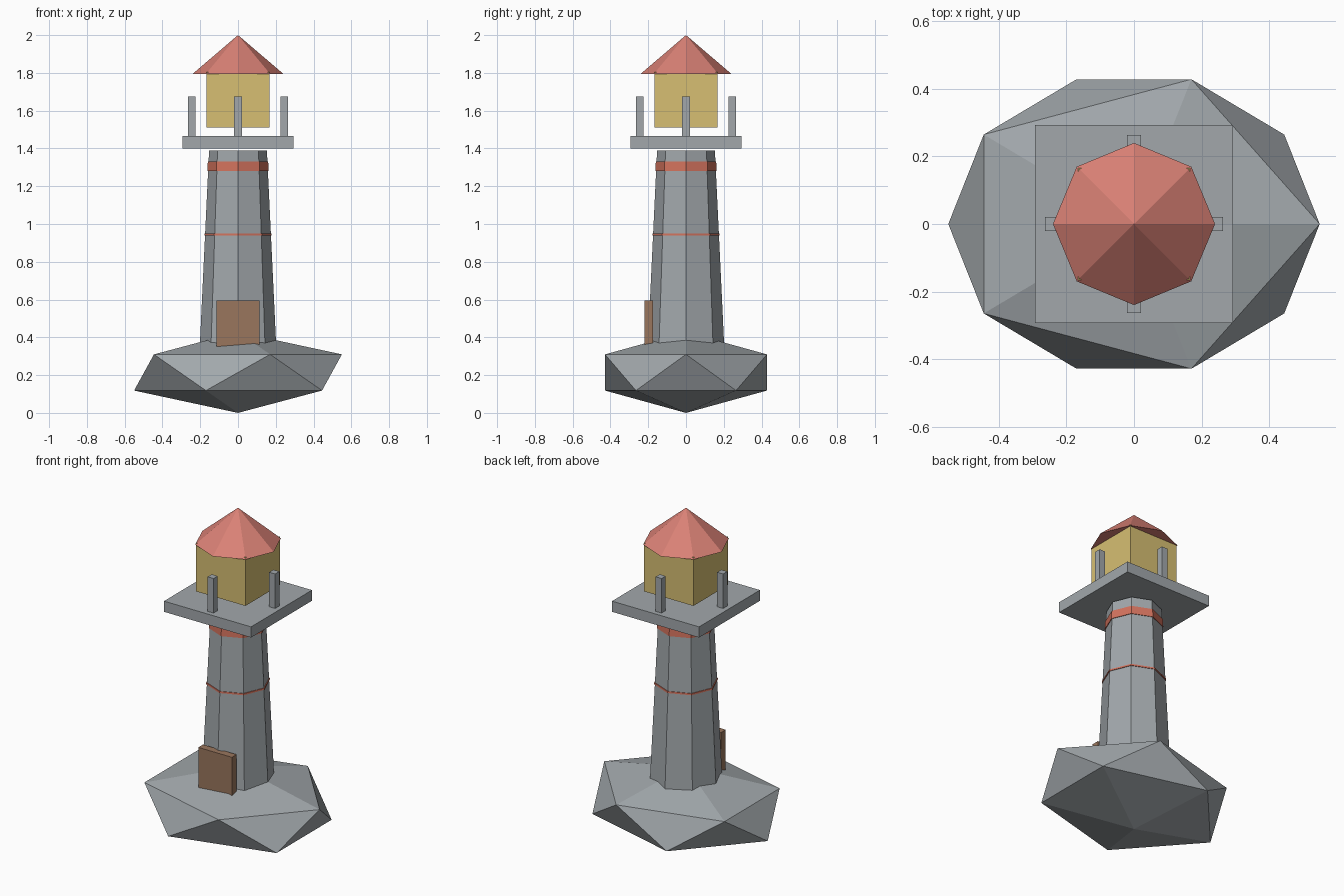
import bpy
import bmesh
from mathutils import Matrix, Vector

cube = bpy.data.objects.get("Cube")
if cube:
    bpy.data.objects.remove(cube, do_unlink=True)


def material(name, rgb):
    mat = bpy.data.materials.new(name)
    mat.use_nodes = True
    color = (*rgb, 1)
    mat.diffuse_color = color
    for node in mat.node_tree.nodes:
        if node.type == "BSDF_PRINCIPLED":
            node.inputs["Base Color"].default_value = color
            node.inputs["Roughness"].default_value = 0.8
    return mat


stone = material("stone grey", (0.36, 0.39, 0.41))
roof_red = material("roof red", (0.70, 0.22, 0.18))
band_red = material("band red", (0.65, 0.17, 0.11))
lamp_yellow = material("lamp yellow", (0.68, 0.52, 0.17))
door_brown = material("door brown", (0.32, 0.18, 0.11))


def finish(name, bm, mat):
    mesh = bpy.data.meshes.new(name)
    bm.to_mesh(mesh)
    bm.free()
    mesh.materials.append(mat)
    obj = bpy.data.objects.new(name, mesh)
    bpy.context.collection.objects.link(obj)
    return obj


def box(name, low, high, mat):
    low, high = Vector(low), Vector(high)
    bm = bmesh.new()
    place = Matrix.Translation((low + high) / 2) @ Matrix.Diagonal((*(high - low), 1))
    bmesh.ops.create_cube(bm, size=1, matrix=place)
    return finish(name, bm, mat)


def octagon(name, z0, z1, r0, r1, mat):
    bm = bmesh.new()
    bmesh.ops.create_cone(bm, cap_ends=True, segments=8, radius1=r0, radius2=r1,
                          depth=z1 - z0, matrix=Matrix.Translation((0, 0, (z0 + z1) / 2)))
    bmesh.ops.remove_doubles(bm, verts=bm.verts, dist=0.0001)
    return finish(name, bm, mat)


def tower_radius(z):
    return 0.153 + (1.39 - z) * 0.0476


# Faceted rock island
bm = bmesh.new()
bmesh.ops.create_icosphere(bm, subdivisions=1, radius=1,
                           matrix=Matrix.Translation((0, 0, 0.214))
                           @ Matrix.Diagonal((0.615, 0.504, 0.214, 1)))
finish("rock", bm, stone)

# Tapered tower with painted bands
octagon("tower", 0.2, 1.39, tower_radius(0.2), tower_radius(1.39), stone)
for name, low, high in (("upper_band", 1.28, 1.33), ("lower_band", 0.94, 0.95)):
    octagon(name, low, high, tower_radius(low) + 0.004, tower_radius(high) + 0.004, band_red)

# Door
box("door", (-0.113, -0.22, 0.3), (0.113, -0.175, 0.595), door_brown)

# Gallery and its posts
box("gallery", (-0.293, -0.293, 1.4), (0.293, 0.293, 1.465), stone)
for name, x, y in (("front", 0, -1), ("back", 0, 1), ("left", 1, 0), ("right", -1, 0)):
    x, y = x * 0.244, y * 0.244
    box(name + "_post", (x - 0.02, y - 0.02, 1.46), (x + 0.02, y + 0.02, 1.675), stone)

# Lantern room and roof
box("lantern_room", (-0.166, -0.166, 1.51), (0.166, 0.166, 1.804), lamp_yellow)
octagon("roof", 1.795, 2.0, 0.24, 0, roof_red)
